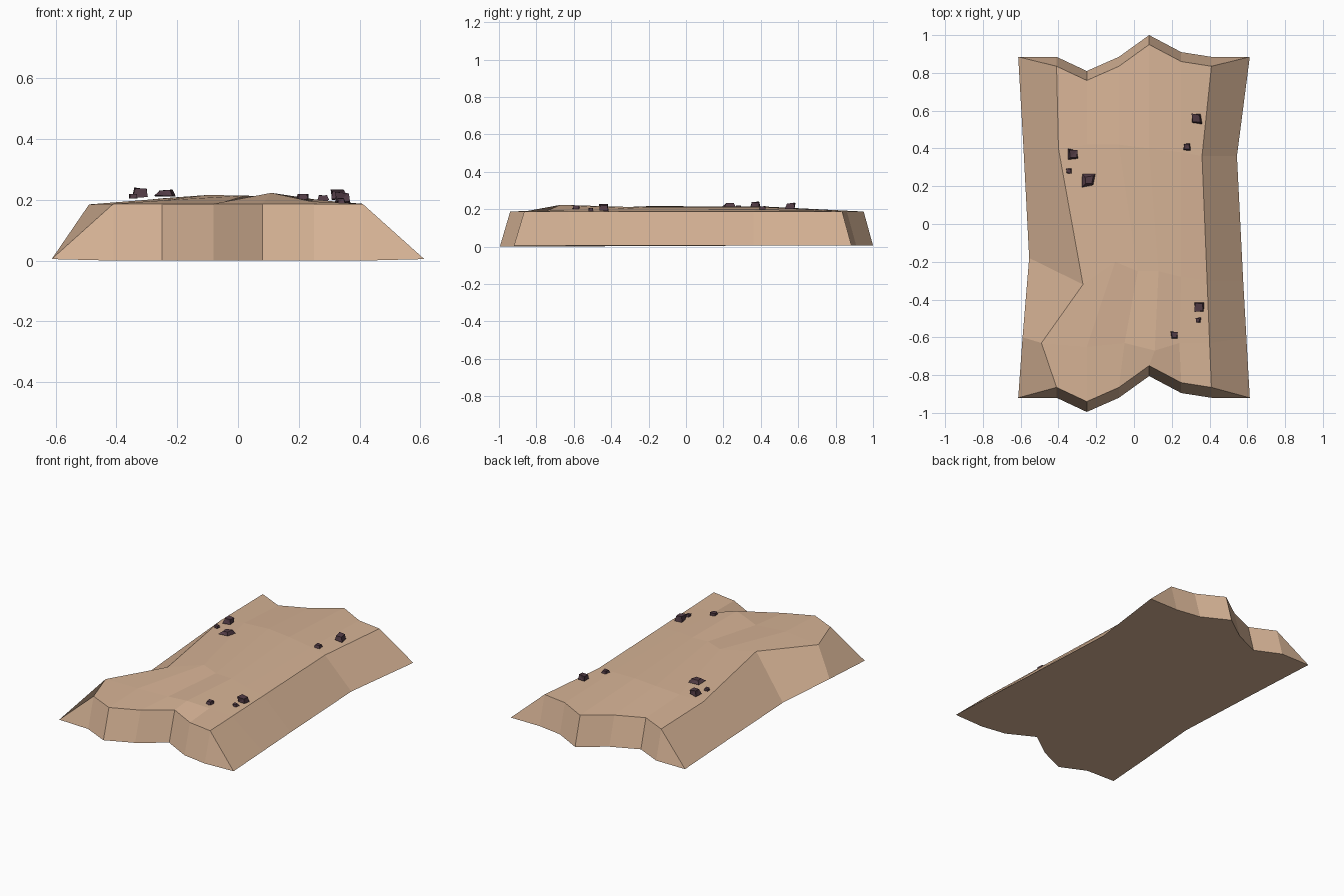
import bpy
import bmesh
import random
from mathutils import Vector

default_cube = bpy.data.objects.get("Cube")
if default_cube:
    bpy.data.objects.remove(default_cube, do_unlink=True)


def make_material(name, colour):
    material = bpy.data.materials.new(name)
    material.use_nodes = True
    rgba = (*colour, 1)
    material.diffuse_color = rgba
    material.node_tree.nodes["Principled BSDF"].inputs["Base Color"].default_value = rgba
    return material


def make_object(name, bm, material):
    bmesh.ops.recalc_face_normals(bm, faces=bm.faces)
    mesh = bpy.data.meshes.new(name)
    bm.to_mesh(mesh)
    bm.free()
    mesh.materials.append(material)
    result = bpy.data.objects.new(name, mesh)
    bpy.context.collection.objects.link(result)
    return result


sand = make_material("sand tan", (0.68, 0.455, 0.305))
stone = make_material("dark plum stone", (0.085, 0.045, 0.06))

# Zigzag shared by both ends, so that the slabs can tile end to end
end_x = [-.41, -.25, -.08, .08, .25, .41]
zigzag = [0, -.075, 0, .115, .025, 0]
EDGE_Z = .187
BASE_Z = .005


def end_row(y, z):
    return [(x, y + shift, z) for x, shift in zip(end_x, zigzag)]


# Uneven walking surface, in rows from front to back
top_rows = [
    end_row(-.865, EDGE_Z),
    [(-.49, -.63, .185), (-.25, -.65, .198), (-.05, -.63, .192),
     (.11, -.67, .223), (.24, -.63, .195), (.4, -.63, EDGE_Z)],
    [(-.27, -.32, .202), (-.1, -.2, .216), (.02, -.25, .214),
     (.13, -.25, .21), (.25, -.28, .202), (.387, -.3, EDGE_Z)],
    [(-.4, .4, .19), (-.25, .42, .205), (-.08, .42, .214),
     (.08, .4, .212), (.25, .38, .2), (.36, .36, EDGE_Z)],
    end_row(.835, EDGE_Z),
]
front_base = end_row(-.92, 0)
back_base = end_row(.885, BASE_Z)
left_base = [(-.613, -.92), (-.59, -.6), (-.555, -.18), (-.585, .4), (-.613, .885)]
right_base = [(.613, -.92), (.595, -.6), (.578, -.3), (.545, .36), (.613, .885)]

bm = bmesh.new()


def add_verts(points):
    return [bm.verts.new(point) for point in points]


def strip(first, second):
    for i in range(len(first) - 1):
        bm.faces.new((first[i], first[i + 1], second[i + 1], second[i]))


rows = [add_verts(row) for row in top_rows]
left = add_verts((x, y, BASE_Z) for x, y in left_base)
right = add_verts((x, y, BASE_Z) for x, y in right_base)
for near, far in zip(rows, rows[1:]):
    strip(near, far)

# Sloping long sides
strip(left, [row[0] for row in rows])
strip(right, [row[-1] for row in rows])

# Zigzag end walls with triangular corner pieces
ends = []
for points, top, index in ((front_base, rows[0], 0), (back_base, rows[-1], -1)):
    base = add_verts(points)
    strip(base, top)
    bm.faces.new((left[index], base[0], top[0]))
    bm.faces.new((right[index], base[-1], top[-1]))
    ends.append(base)

# Underside
bm.faces.new(ends[0] + right + ends[1][::-1] + left[::-1])
make_object("ground_slab", bm, sand)

# Loose angular stones: x, y, bottom, width, height
stones = [
    (.33, .56, .195, .07, .04), (.28, .41, .195, .042, .022),
    (-.32, .37, .205, .06, .037), (-.345, .28, .203, .038, .018),
    (-.24, .23, .21, .075, .024), (.345, -.44, .188, .07, .04),
    (.34, -.51, .186, .036, .022), (.215, -.59, .2, .05, .022),
]
random.seed(4)
for number, (x, y, bottom, width, height) in enumerate(stones, 1):
    bm = bmesh.new()
    bmesh.ops.create_cube(bm, size=1)
    for vert in bm.verts:
        squeeze = random.uniform(.55, 1) * (.75 if vert.co.z > 0 else 1)
        vert.co = Vector((vert.co.x * squeeze * width,
                          vert.co.y * squeeze * width,
                          vert.co.z * random.uniform(.6, 1) * height))
        vert.co += Vector((x, y, bottom + height / 2))
    bmesh.ops.triangulate(bm, faces=bm.faces)
    make_object(f"loose_stone_{number}", bm, stone)
